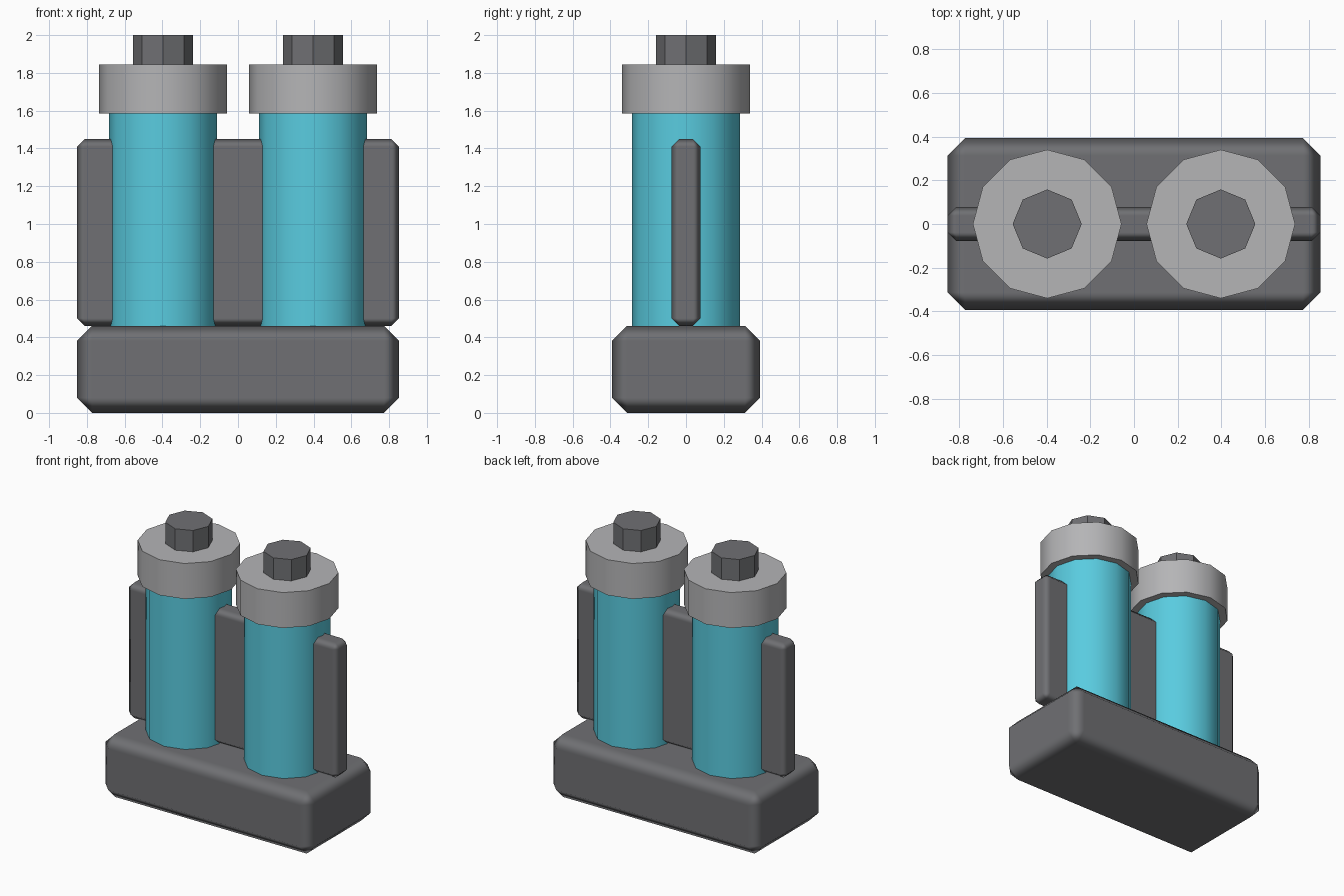
import bpy, math

if "Cube" in bpy.data.objects:
    bpy.data.objects.remove(bpy.data.objects["Cube"])


def material(name, rgb):
    m = bpy.data.materials.new(name)
    m.diffuse_color = (*rgb, 1)
    m.use_nodes = True
    m.node_tree.nodes["Principled BSDF"].inputs["Base Color"].default_value = m.diffuse_color
    return m


DARK = material("dark grey", (0.16, 0.162, 0.172))
LIGHT = material("light grey", (0.46, 0.46, 0.47))
TEAL = material("turquoise", (0.10, 0.60, 0.74))


def bevelled_box(name, sx, sy, z0, z1, bevel):
    bpy.ops.mesh.primitive_cube_add(size=1, location=(0, 0, (z0 + z1) / 2))
    o = bpy.context.object
    o.name = name
    o.scale = (sx, sy, z1 - z0)
    bpy.ops.object.transform_apply(location=False, rotation=False, scale=True)
    b = o.modifiers.new("chamfer", 'BEVEL')
    b.width, b.segments = bevel, 1
    bpy.ops.object.modifier_apply(modifier=b.name)
    bpy.ops.object.shade_smooth()
    # keep the large faces flat, blend across the chamfers only
    w = o.modifiers.new("flat faces", 'WEIGHTED_NORMAL')
    w.weight = 100
    o.data.materials.append(DARK)
    return o


def cylinder(name, x, r, z0, z1, sides, mat, smooth):
    bpy.ops.mesh.primitive_cylinder_add(vertices=sides, radius=r, depth=z1 - z0,
                                        location=(x, 0, (z0 + z1) / 2))
    o = bpy.context.object
    o.name = name
    o.data.materials.append(mat)
    if smooth:
        bpy.ops.object.shade_smooth_by_angle(angle=math.radians(35))
    return o


# foot block and the thin rib running through both tubes
bevelled_box("base", 1.706, 0.785, 0.0, 0.461, 0.08)
bevelled_box("rib", 1.706, 0.156, 0.461, 1.449, 0.04)

# two capped tubes with octagonal studs
for side, x in (("left", -0.397), ("right", 0.397)):
    cylinder(side + "_tube", x, 0.287, 0.40, 1.62, 12, TEAL, True)
    cylinder(side + "_cap", x, 0.34, 1.585, 1.844, 12, LIGHT, True)
    cylinder(side + "_stud", x, 0.158, 1.80, 2.0, 8, DARK, False)
